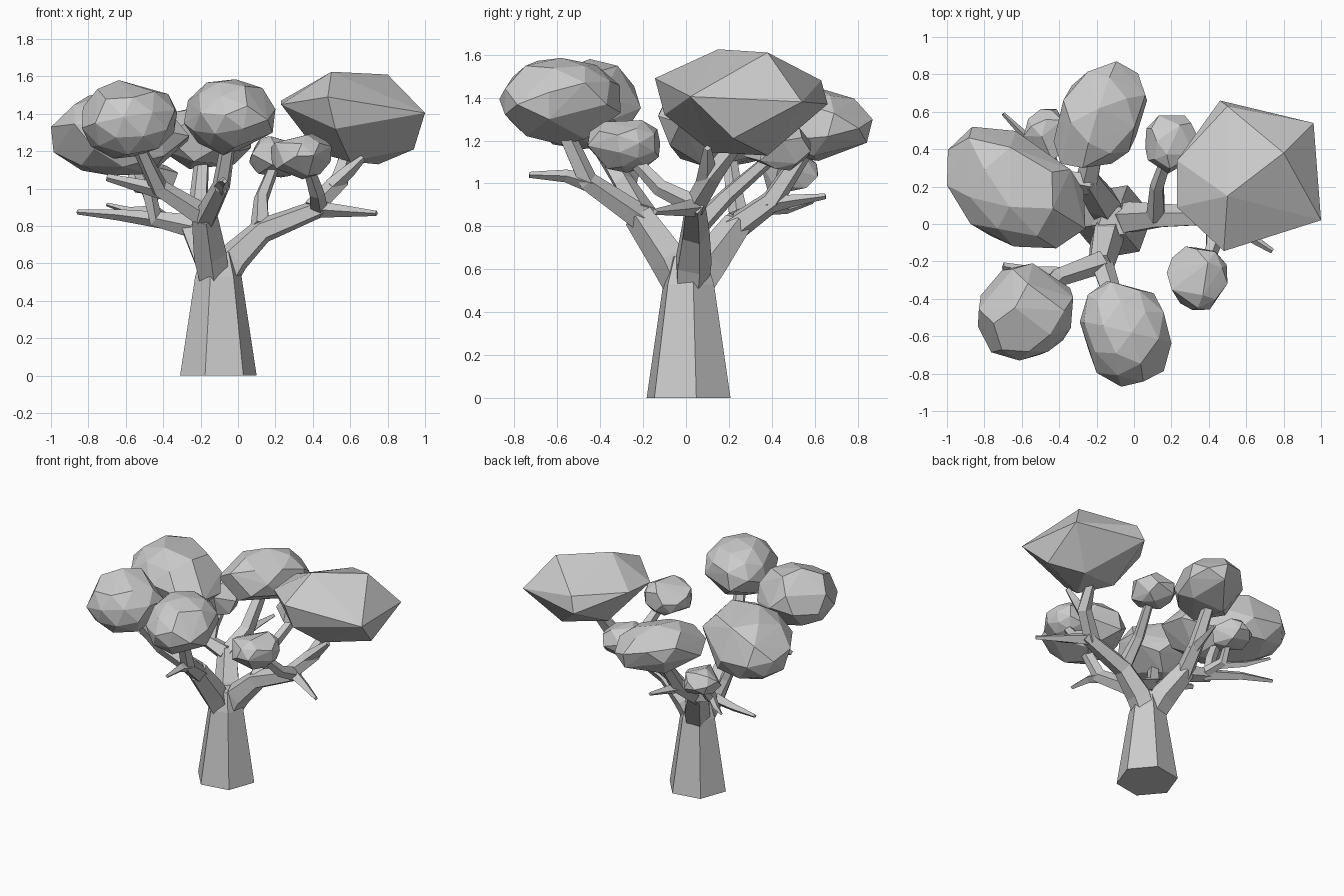
import bpy, bmesh, random
from math import cos, sin, pi, radians
from mathutils import Vector, Euler

if "Cube" in bpy.data.objects:
    bpy.data.objects.remove(bpy.data.objects["Cube"])


def make_object(name, bm):
    bmesh.ops.recalc_face_normals(bm, faces=bm.faces)
    mesh = bpy.data.meshes.new(name)
    bm.to_mesh(mesh)
    bm.free()
    obj = bpy.data.objects.new(name, mesh)
    bpy.context.collection.objects.link(obj)
    return obj


def limb(name, path, sides=5, turn=0.0):
    """Tapered faceted tube through (x, y, z, radius) points."""
    bm = bmesh.new()
    pts = [Vector(p[:3]) for p in path]
    rings = []
    for i, p in enumerate(pts):
        d = pts[min(i + 1, len(pts) - 1)] - pts[max(i - 1, 0)]
        # vertical stretches stay level and unrotated
        upright = abs(d.x) + abs(d.y) < 1e-6
        m = Euler((0, 0, 0)).to_matrix() if upright else d.to_track_quat('Z', 'Y').to_matrix()
        ring = []
        for k in range(sides):
            a = 2 * pi * k / sides + turn
            ring.append(bm.verts.new(p + m @ Vector((cos(a), sin(a), 0)) * path[i][3]))
        rings.append(ring)
    for a, b in zip(rings, rings[1:]):
        for k in range(sides):
            n = (k + 1) % sides
            bm.faces.new((a[k], a[n], b[n], b[k]))
    bm.faces.new(rings[0])
    bm.faces.new(rings[-1])
    return make_object(name, bm)


def hull(name, points):
    """Closed faceted skin around a few points."""
    bm = bmesh.new()
    for p in points:
        bm.verts.new(p)
    bmesh.ops.convex_hull(bm, input=bm.verts)
    loose = [v for v in bm.verts if not v.link_faces]
    bmesh.ops.delete(bm, geom=loose, context='VERTS')
    return make_object(name, bm)


def foliage(name, lo, hi, seed, keep, shear=0.0):
    """Irregular low-poly leaf clump filling the box lo..hi."""
    rng = random.Random(seed)
    bm = bmesh.new()
    bmesh.ops.create_icosphere(bm, subdivisions=2, radius=1)
    bm.transform(Euler([rng.uniform(0, pi) for _ in range(3)]).to_matrix().to_4x4())
    # thin the vertices out, then wrap the rest in a hull for bigger facets
    verts = list(bm.verts)
    rng.shuffle(verts)
    for v in verts:
        v.co *= rng.uniform(0.97, 1.03)
    kept = []
    gap = 0.62
    while len(kept) < keep:
        for v in verts:
            if len(kept) < keep and v not in kept and all((v.co - k.co).length > gap for k in kept):
                kept.append(v)
        gap -= 0.06
    points = [v.co + Vector((0, shear * v.co.x, 0)) for v in kept]
    bm.free()
    mins = [min(p[i] for p in points) for i in range(3)]
    maxs = [max(p[i] for p in points) for i in range(3)]
    return hull(name, [[lo[i] + (p[i] - mins[i]) / (maxs[i] - mins[i]) * (hi[i] - lo[i])
                        for i in range(3)] for p in points])


# Trunk: six-sided, tapering up to the fork
limb("trunk", [(-.105, .012, 0, .208), (-.105, .012, .53, .126), (-.105, .012, .66, .085)],
     6, radians(10))

# Main limbs
limb("right_limb", [(-.10, .02, .48, .08), (-.02, .03, .63, .09), (.13, .04, .775, .07),
                    (.46, .04, .905, .05)])
limb("front_limb", [(-.12, 0, .48, .08), (-.15, -.08, .65, .093), (-.18, -.22, .85, .074)])
limb("back_limb", [(-.12, .03, .48, .08), (-.16, .11, .63, .093), (-.25, .24, .81, .07)])

# Secondary branches carrying the leaf clumps
limb("right_branch", [(.40, .04, .89, .055), (.54, .12, 1.04, .052), (.58, .24, 1.2, .035)])
limb("right_front_branch", [(.43, .04, .90, .05), (.42, -.12, .98, .042), (.37, -.27, 1.14, .03)])
limb("right_back_branch", [(.12, .04, .79, .055), (.125, .2, .95, .04), (.2, .42, 1.14, .03)])
limb("front_branch", [(-.18, -.2, .83, .065), (-.09, -.46, 1.01, .05), (-.05, -.57, 1.25, .04)])
limb("front_left_branch", [(-.18, -.2, .85, .066), (-.42, -.29, 1.0, .052), (-.53, -.43, 1.22, .038)])
limb("back_branch", [(-.25, .22, .79, .066), (-.21, .4, .92, .054), (-.19, .57, 1.18, .04)])
limb("left_branch", [(-.24, .22, .80, .066), (-.44, .25, .84, .047), (-.48, .22, .98, .04),
                     (-.56, .2, 1.16, .034)])
limb("left_back_branch", [(-.40, .25, .84, .04), (-.46, .38, .89, .034), (-.44, .47, 1.02, .024)])

# Bare twigs
limb("right_twig", [(.42, .05, .89, .045), (.56, -.03, .88, .032), (.74, -.145, .868, .014)], 4)
limb("right_upper_twig", [(.50, .09, 1.01, .045), (.60, .10, 1.10, .034), (.67, .10, 1.165, .018)], 4)
limb("front_twig", [(-.09, -.44, 1.0, .045), (-.08, -.56, 1.035, .03), (-.07, -.73, 1.04, .014)], 4)
limb("front_left_twig", [(-.38, -.275, .98, .046), (-.54, -.26, 1.02, .034), (-.7, -.225, 1.06, .02)], 4)
limb("left_twig", [(-.40, .25, .83, .045), (-.64, .36, .86, .03), (-.86, .42, .875, .013)], 4)
limb("left_back_twig", [(-.44, .33, .88, .03), (-.58, .47, .88, .022), (-.7, .59, .915, .01)], 4)
limb("back_twig", [(-.21, .38, .90, .042), (-.19, .5, .92, .028), (-.16, .65, .94, .013)], 4)

# Large right clump: coarse hull with big facets
hull("right_leaves", [
    (.50, .15, 1.625), (.80, .38, 1.61),
    (.46, .66, 1.37), (.50, .63, 1.48), (.96, .54, 1.38), (1.0, .02, 1.405), (.48, -.145, 1.49),
    (.23, .09, 1.45), (.23, .34, 1.47), (.52, -.10, 1.32),
    (.43, .30, 1.19), (.75, .38, 1.13), (.60, .12, 1.145), (.94, .22, 1.21)])

# Other leaf clumps: name, lower corner, upper corner, seed, vertex count, shear
clumps = [
    ("left_leaves", (-1.0, -.13, 1.07), (-.26, .52, 1.52), 5, 30, -.34),
    ("back_leaves", (-.43, .30, 1.105), (.07, .87, 1.445), 8, 24, .3),
    ("front_leaves", (-.29, -.87, 1.18), (.2, -.305, 1.585), 11, 32, -.12),
    ("front_left_leaves", (-.835, -.73, 1.16), (-.325, -.21, 1.58), 14, 30, .1),
    ("small_right_leaves", (.175, -.46, 1.05), (.5, -.12, 1.295), 17, 28),
    ("small_back_leaves", (.06, .27, 1.06), (.35, .58, 1.28), 20, 22),
    ("small_left_leaves", (-.59, .34, .96), (-.32, .615, 1.15), 23, 18),
]
for c in clumps:
    foliage(*c)
